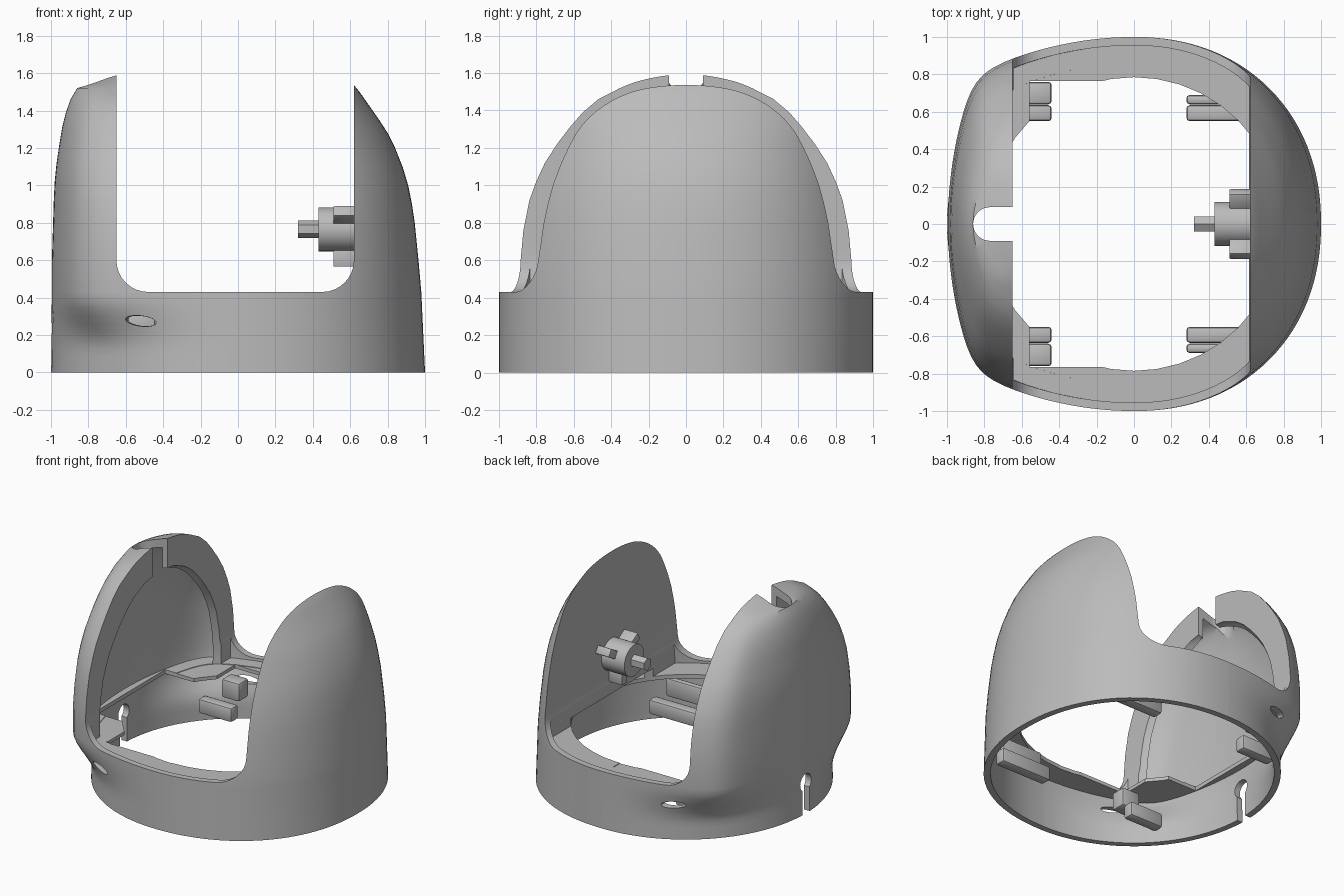
import bpy, bmesh, math
from mathutils import Matrix, Vector

cube = bpy.data.objects.get("Cube")
if cube:
    bpy.data.objects.remove(cube)

grey = bpy.data.materials.new("plain grey")
grey.use_nodes = True
COLOUR = (0.5, 0.5, 0.5, 1)
grey.diffuse_color = COLOUR
grey.node_tree.nodes["Principled BSDF"].inputs["Base Color"].default_value = COLOUR

# Shell profiles: height, reach in x, half width in y
TALL = [(0, 1, 1), (.43, .995, 1), (.6, .995, 1), (.76, .99, .985), (.92, .985, .95),
        (1.02, .98, .91), (1.12, .97, .86), (1.22, .955, .79), (1.31, .94, .715),
        (1.39, .92, .64), (1.46, .895, .55), (1.52, .86, .42), (1.555, .76, .35),
        (1.575, .71, .29), (1.59, .66, .27)]
DOME = [(0, 1, 1), (.43, .98, 1), (.6, .965, .99), (.8, .945, .967), (.9, .93, .95),
        (1, .91, .93), (1.1, .88, .907), (1.2, .84, .885), (1.28, .8, .875),
        (1.35, .755, .87), (1.45, .685, .86), (1.5, .65, .85), (1.53, .625, .85), (1.56, .6, .85)]
LEDGE_LOW, LEDGE_TOP = .38, .41


def link(name, bm):
    bmesh.ops.recalc_face_normals(bm, faces=bm.faces)
    mesh = bpy.data.meshes.new(name)
    bm.to_mesh(mesh)
    bm.free()
    mesh.materials.append(grey)
    obj = bpy.data.objects.new(name, mesh)
    bpy.context.collection.objects.link(obj)
    return obj


def finish(obj, angle=35):
    obj.data.shade_smooth()
    obj.data.set_sharp_from_angle(angle=math.radians(angle))


def bulge(c, s):
    """Radius of a rounded square with bowed sides, in direction (c, s)."""
    total = 0
    for u, v, bow in ((c, s, .27), (s, c, .23)):
        r = 1 / v if u < .01 else (math.sqrt(v * v + 4 * bow * u * u) - v) / (2 * bow * u * u)
        total += r ** -24
    return total ** (-1 / 24)


def half_ring(a, b, z, side, overlap):
    """Half outline; the tall side swells from a round base to a rounded square."""
    pts, steps = [], 60
    swell = min(1, max(0, (z - .12) / .3))
    swell *= swell * (3 - 2 * swell)
    for i in range(steps + 1):
        t = math.pi * (i / steps - .5)
        c, s = (math.cos(t) if 0 < i < steps else 0), math.sin(t)
        if side < 0:
            r = 1 + swell * (bulge(c, abs(s)) - 1)
        else:
            r = (c ** 2.15 + abs(s) ** 2.15) ** (-1 / 2.15)
        pts.append((side * a * r * c, b * r * s, z))
    if overlap:
        pts = [(-side * overlap, -b, z)] + pts + [(-side * overlap, b, z)]
    return pts


def loft(name, side, inset=0, squash=1, clips=(), overlap=0):
    """Half shell solid, optionally clipped by (point, normal to drop) planes."""
    table = TALL if side < 0 else DOME
    rows = []
    for (z0, a0, b0), (z1, a1, b1) in zip(table, table[1:]):
        n = 10 if z0 == 0 else 2
        rows += [[p + (q - p) * i / n for p, q in ((z0, z1), (a0, a1), (b0, b1))] for i in range(n)]
    rows.append(table[-1])
    bm = bmesh.new()
    rings = []
    for k, (z, a, b) in enumerate(rows):
        z = -.1 if inset and k == 0 else z * squash
        ring = half_ring(a - inset, max(b - inset, .03), z, side, overlap)
        rings.append([bm.verts.new(p) for p in ring])
    count = len(rings[0])
    for low, high in zip(rings, rings[1:]):
        for i in range(count):
            j = (i + 1) % count
            bm.faces.new((low[i], low[j], high[j], high[i]))
    bm.faces.new(rings[0])
    bm.faces.new(rings[-1])
    for co, no in clips:
        geom = bm.verts[:] + bm.edges[:] + bm.faces[:]
        bmesh.ops.bisect_plane(bm, geom=geom, plane_co=co, plane_no=no, clear_outer=True)
        bmesh.ops.holes_fill(bm, edges=[e for e in bm.edges if e.is_boundary])
    return link(name, bm)


def box(name, x, y, z, bevel=0):
    bm = bmesh.new()
    size = Matrix.Diagonal((x[1] - x[0], y[1] - y[0], z[1] - z[0], 1))
    mid = Matrix.Translation(Vector((sum(x), sum(y), sum(z))) / 2)
    bmesh.ops.create_cube(bm, size=1, matrix=mid @ size)
    if bevel:
        bmesh.ops.bevel(bm, geom=bm.edges[:], offset=bevel, segments=2, profile=.5, affect='EDGES')
    return link(name, bm)


def rod(name, start, end, radius, sides=32):
    start, end = Vector(start), Vector(end)
    bm = bmesh.new()
    turn = (end - start).to_track_quat('Z', 'Y').to_matrix().to_4x4()
    bmesh.ops.create_cone(bm, cap_ends=True, segments=sides, radius1=radius, radius2=radius,
                          depth=(end - start).length,
                          matrix=Matrix.Translation((start + end) / 2) @ turn)
    return link(name, bm)


def opening():
    """Wide U-shaped cut between the two raised sides."""
    r = .17
    pts = [(-.65, 2), (.62, 2)]
    for cx, first in ((.62 - r, 0), (-.65 + r, -90)):
        for i in range(9):
            t = math.radians(first - 90 * i / 8)
            pts.append((cx + r * math.cos(t), .43 + r + r * math.sin(t)))
    bm = bmesh.new()
    face = bm.faces.new([bm.verts.new((x, -1.2, z)) for x, z in pts])
    out = bmesh.ops.extrude_face_region(bm, geom=[face])
    bmesh.ops.translate(bm, vec=(0, 2.4, 0),
                        verts=[v for v in out["geom"] if isinstance(v, bmesh.types.BMVert)])
    return link("opening_cutter", bm)


def eye_hole(sy):
    bm = bmesh.new()
    place = Matrix.Translation((-.52, sy * .9, .275)) @ Matrix.Rotation(.12, 4, 'Y')
    bmesh.ops.create_uvsphere(bm, u_segments=20, v_segments=12, radius=1,
                              matrix=place @ Matrix.Diagonal((.085, .16, .028, 1)))
    return link("eye_hole_cutter", bm)


def carve(obj, cutters):
    for cutter in cutters:
        cutter.hide_render = True
        mod = obj.modifiers.new("cut", 'BOOLEAN')
        mod.operation, mod.solver, mod.object = 'DIFFERENCE', 'EXACT', cutter
        bpy.context.view_layer.update()
        mesh = bpy.data.meshes.new_from_object(
            obj.evaluated_get(bpy.context.evaluated_depsgraph_get()))
        obj.modifiers.clear()
        obj.data = mesh
        bpy.data.objects.remove(cutter)
    finish(obj)


def hollows(side, near, far):
    """Cavities that leave the outer wall, the upright plate and the ledge."""
    above = ((0, 0, LEDGE_TOP), (0, 0, -1))
    below = ((0, 0, LEDGE_LOW), (0, 0, 1))
    args = dict(side=side, inset=.045, squash=.97, overlap=.1)
    return [opening(),
            loft("mid_cutter", clips=[above, ((side * near, 0, 0), (side, 0, 0))], **args),
            loft("back_cutter", clips=[above, ((side * far, 0, 0), (-side, 0, 0))], **args),
            loft("low_cutter", clips=[below], **args),
            rod("ledge_cutter", (0, 0, LEDGE_LOW - .02), (0, 0, LEDGE_TOP + .06), .785, 40)]


# Domed side, closed by an upright plate
carve(loft("domed_shell", 1), hollows(1, .615, .65))

# Tall side with an arched flange, top slot, keyhole and eye holes
arch = loft("arch_cutter", -1, inset=.14, squash=.89, overlap=.1,
            clips=[((0, 0, LEDGE_TOP - .004), (0, 0, -1))])
ledge_span = (LEDGE_LOW - .03, LEDGE_TOP + .03)
carve(loft("tall_shell", -1), hollows(-1, .645, .69) + [
    arch,
    box("ledge_end_cutter", (-.9, -.5), (-.42, .42), ledge_span),
    box("ledge_side_cutter", (-.56, -.1), (-.765, .765), ledge_span),
    box("slot_cutter", (-.77, -.5), (-.09, .09), (1.34, 1.8)),
    rod("slot_end_cutter", (-.77, 0, 1.34), (-.77, 0, 1.8), .09),
    box("key_cutter", (-1.2, -.85), (-.042, .042), (-.2, .24)),
    rod("key_round_cutter", (-1.2, 0, .23), (-.85, 0, .23), .065),
    eye_hole(1), eye_hole(-1)])

# Mounting bars inside the base
for label, sy in (("back", 1), ("front", -1)):
    for side, xs_up, xs_low, wide in (("right", (-.59, -.44), (-.72, -.44), .76),
                                      ("left", (.28, .62), (.28, .7), .69)):
        upper = sorted((sy * .64, sy * wide))
        lower = sorted((sy * .55, sy * .635))
        finish(box(f"{label}_{side}_upper_bar", xs_up, upper, (.2, .34), .018))
        finish(box(f"{label}_{side}_lower_bar", xs_low, lower, (.08, .19), .018))

# Drive hub on the plate: body, hexagonal shaft and three lugs
HUB = .765
finish(rod("hub_body", (.43, 0, HUB), (.63, 0, HUB), .118))
finish(rod("hub_shaft", (.32, 0, HUB), (.45, 0, HUB), .047, 6))
for k, angle in enumerate((30, 150, 270)):
    lug = box(f"hub_lug_{k + 1}", (.51, .63), (.1, .2), (-.03, .03), .006)
    lug.data.transform(Matrix.Translation((0, 0, HUB)) @ Matrix.Rotation(math.radians(angle), 4, 'X'))
    finish(lug)
